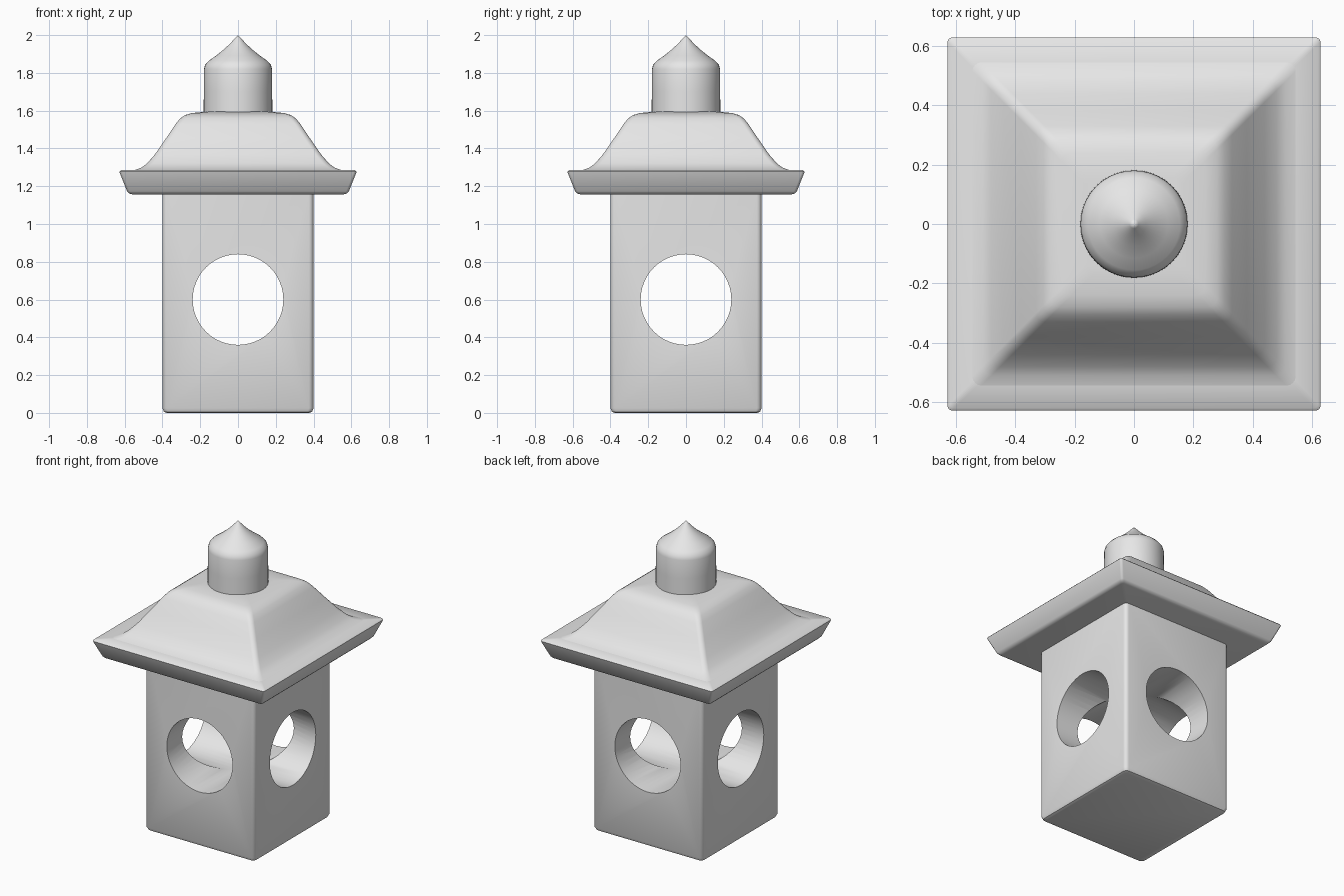
import bpy, bmesh
from math import pi, sin, cos, radians
from mathutils import Vector, Matrix

cube = bpy.data.objects.get("Cube")
if cube:
    bpy.data.objects.remove(cube, do_unlink=True)

stone = bpy.data.materials.new("light grey stone")
stone.use_nodes = True
GREY = (0.8, 0.8, 0.8, 1.0)
stone.diffuse_color = GREY
stone.node_tree.nodes["Principled BSDF"].inputs["Base Color"].default_value = GREY


def new_object(name, bm):
    mesh = bpy.data.meshes.new(name)
    bm.to_mesh(mesh)
    bm.free()
    mesh.materials.append(stone)
    obj = bpy.data.objects.new(name, mesh)
    bpy.context.collection.objects.link(obj)
    return obj


def shade(obj, angle):
    bpy.ops.object.select_all(action="DESELECT")
    obj.select_set(True)
    bpy.context.view_layer.objects.active = obj
    bpy.ops.object.shade_smooth_by_angle(angle=radians(angle))


def loft(name, profile, corner=None, steps=4):
    """Stack rounded squares of (half width, height); no corner means round."""
    bm = bmesh.new()
    rings = []
    for half, z in profile:
        r = half if corner is None else min(corner, half)
        ring = []
        for quarter in range(4):
            turn = Matrix.Rotation(quarter * pi / 2, 3, "Z")
            for i in range(steps + 1):
                a = i / steps * pi / 2
                p = Vector((half - r + r * cos(a), half - r + r * sin(a), z))
                ring.append(bm.verts.new(turn @ p))
        rings.append(ring)
    n = len(rings[0])
    for low, high in zip(rings, rings[1:]):
        for i in range(n):
            j = (i + 1) % n
            bm.faces.new((low[i], low[j], high[j], high[i]))
    bm.faces.new(rings[0][::-1])
    bm.faces.new(rings[-1])
    bmesh.ops.remove_doubles(bm, verts=bm.verts, dist=0.0001)
    bmesh.ops.recalc_face_normals(bm, faces=bm.faces)
    return new_object(name, bm)


# Square body with softened edges
body = loft("body", [(0.378, 0), (0.392, 0.006), (0.4, 0.025), (0.4, 1.17)],
            corner=0.025)

# Round openings running straight through on both axes
cutters = []
for name, axis in (("side_opening", "Y"), ("front_opening", "X")):
    bm = bmesh.new()
    place = Matrix.Translation((0, 0, 0.6)) @ Matrix.Rotation(pi / 2, 4, axis)
    bmesh.ops.create_cone(bm, cap_ends=True, segments=48, radius1=0.24,
                          radius2=0.24, depth=1.2, matrix=place)
    cutter = new_object(name, bm)
    cutter.hide_render = True
    cutters.append(cutter)
    cut = body.modifiers.new(name, "BOOLEAN")
    cut.operation = "DIFFERENCE"
    cut.solver = "EXACT"
    cut.object = cutter

# Bake the openings so the rims can be kept sharp
graph = bpy.context.evaluated_depsgraph_get()
baked = bpy.data.meshes.new_from_object(body.evaluated_get(graph))
body.modifiers.clear()
body.data = baked
for cutter in cutters:
    bpy.data.objects.remove(cutter, do_unlink=True)
shade(body, 35)

# Flared eave slab
eave = loft("eave", [(0.56, 1.157), (0.576, 1.161), (0.587, 1.173),
                     (0.624, 1.265), (0.628, 1.277), (0.62, 1.285),
                     (0.5, 1.287)], corner=0.015)
shade(eave, 40)

# Curved hipped roof, sweeping out at the foot and rounding over at the top
roof = loft("roof", [(0.56, 1.28), (0.54, 1.288), (0.51, 1.299), (0.48, 1.322),
                     (0.44, 1.368), (0.38, 1.455), (0.33, 1.53),
                     (0.305, 1.56), (0.28, 1.577), (0.24, 1.588),
                     (0.16, 1.595)], corner=0.03)
shade(roof, 50)

# Round finial with an ogee point
finial = loft("finial", [(0.182, 1.57), (0.181, 1.7), (0.18, 1.82),
                         (0.174, 1.843), (0.155, 1.864), (0.115, 1.892),
                         (0.075, 1.924), (0.04, 1.957), (0.015, 1.985),
                         (0, 2.0)], steps=10)
shade(finial, 50)
